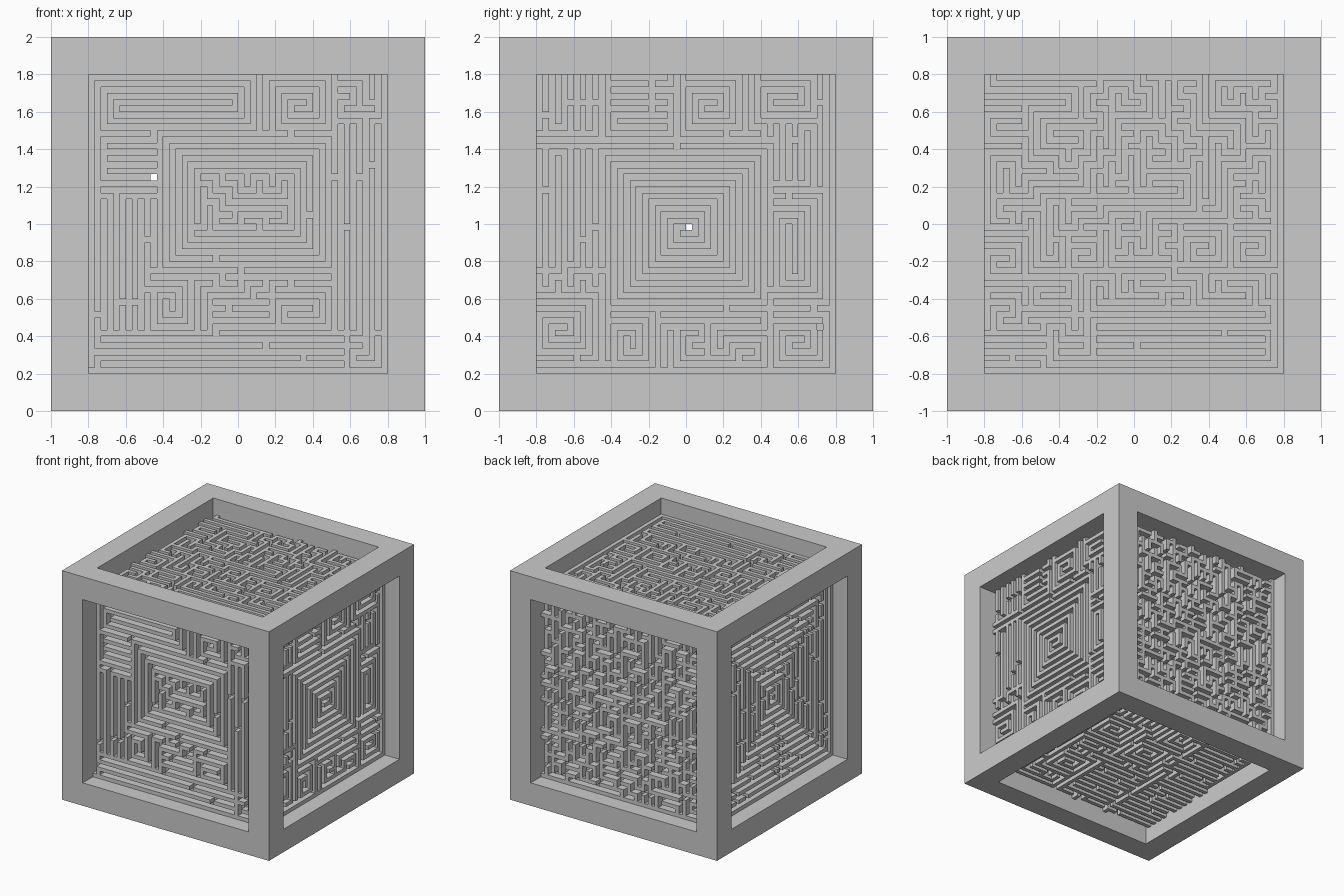
import bpy, bmesh, random
from mathutils import Vector

if "Cube" in bpy.data.objects:
    bpy.data.objects.remove(bpy.data.objects["Cube"])

N = 24                      # corridor nodes per side
M = 2 * N                   # grid cells per side
HALF, S = 0.8, 1.6 / M
FLOOR, TOP = 0.80, 0.86     # maze floor and wall top, measured from the cube centre
CENTRE = Vector((0, 0, 1))


def new_object(name, bm):
    me = bpy.data.meshes.new(name)
    bm.to_mesh(me)
    bm.free()
    ob = bpy.data.objects.new(name, me)
    bpy.context.collection.objects.link(ob)


# Node paths used to fill rectangular regions of a maze
def ring(c0, r0, c1, r1):
    return ([(c, r0) for c in range(c0, c1)] + [(c1, r) for r in range(r0, r1)] +
            [(c, r1) for c in range(c1, c0, -1)] + [(c0, r) for r in range(r1, r0, -1)])


def paths(kind, c0, r0, c1, r1, depth=99):
    if kind == 'h':
        return [[(c, r) for c in range(c0, c1 + 1)] for r in range(r0, r1 + 1)]
    if kind == 'v':
        return [[(c, r) for r in range(r0, r1 + 1)] for c in range(c0, c1 + 1)]
    if kind == 'rings':
        out = []
        while c0 < c1 and r0 < r1 and depth > 0:
            p = ring(c0, r0, c1, r1)
            out.append(p + p[:1])
            c0, r0, c1, r1, depth = c0 + 1, r0 + 1, c1 - 1, r1 - 1, depth - 1
        return out
    # spiral: turn right whenever the next node is used or outside
    left = {(c, r) for c in range(c0, c1 + 1) for r in range(r0, r1 + 1)}
    p, d, path = (c0, r0), (1, 0), [(c0, r0)]
    left.discard(p)
    while left:
        q = (p[0] + d[0], p[1] + d[1])
        if q not in left:
            d = (-d[1], d[0])
            q = (p[0] + d[0], p[1] + d[1])
        if q not in left:
            break
        left.discard(q)
        path.append(q)
        p = q
    return [path]


# Carve a connected maze; returns the set of open cells
def maze(seed, regions, straight=None, extra=0):
    rng = random.Random(seed)
    is_open, seen = set(), set()
    root = {(c, r): (c, r) for c in range(N) for r in range(N)}

    def find(a):
        while root[a] != a:
            a = root[a]
        return a

    def carve(a, b):
        seen.update((a, b))
        is_open.update(((2 * a[0], 2 * a[1]), (2 * b[0], 2 * b[1]), (a[0] + b[0], a[1] + b[1])))
        root[find(a)] = find(b)

    for reg in regions:
        for p in paths(*reg):
            for a, b in zip(p, p[1:]):
                carve(a, b)
    # wandering corridors through the remaining area
    if straight is not None:
        for start in root:
            if start in seen:
                continue
            seen.add(start)
            stack = [(start, (1, 0))]
            while stack:
                a, d = stack[-1]
                opts = [e for e in ((1, 0), (-1, 0), (0, 1), (0, -1))
                        if (a[0] + e[0], a[1] + e[1]) in root
                        and (a[0] + e[0], a[1] + e[1]) not in seen]
                if not opts:
                    stack.pop()
                    continue
                e = d if d in opts and rng.random() < straight else rng.choice(opts)
                b = (a[0] + e[0], a[1] + e[1])
                carve(a, b)
                stack.append((b, e))
    # join everything that is still separate
    links = [((c, r), (c + i, r + 1 - i)) for c in range(N) for r in range(N)
             for i in (0, 1) if c + i < N and r + 1 - i < N]
    rng.shuffle(links)
    for k, (a, b) in enumerate(links):
        if find(a) != find(b) or k < extra:
            carve(a, b)
    return is_open


# Turn a maze into a stepped relief on one face of the cube
def maze_panel(name, u, v, is_open, holes):
    u, v = Vector(u), Vector(v)
    n = u.cross(v)
    h = {(c, r): FLOOR if (c, r) in is_open else TOP for c in range(M) for r in range(M)}
    h.update(holes)
    bm = bmesh.new()

    def quad(*pts):
        bm.faces.new([bm.verts.new(CENTRE + u * a + v * b + n * d) for a, b, d in pts])

    for (c, r), a in h.items():
        u0, v1 = -HALF + c * S, HALF - r * S
        u1, v0 = u0 + S, v1 - S
        if a > 0:
            quad((u0, v0, a), (u1, v0, a), (u1, v1, a), (u0, v1, a))
        b = h.get((c + 1, r), a)
        if a != b:
            quad((u1, v0, b), (u1, v1, b), (u1, v1, a), (u1, v0, a))
        b = h.get((c, r - 1), a)
        if a != b:
            quad((u0, v1, b), (u0, v1, a), (u1, v1, a), (u1, v1, b))
    bmesh.ops.remove_doubles(bm, verts=bm.verts, dist=1e-4)
    new_object(name, bm)


# Outer frame: cube with a square recess in every side
bm = bmesh.new()
bmesh.ops.create_cube(bm, size=2)
sides = list(bm.faces)
bmesh.ops.inset_individual(bm, faces=sides, thickness=0.2, use_even_offset=True)
for f in bmesh.ops.extrude_discrete_faces(bm, faces=sides)['faces']:
    bmesh.ops.translate(bm, verts=f.verts, vec=-0.2 * f.normal)
    bm.faces.remove(f)
bmesh.ops.translate(bm, verts=bm.verts, vec=CENTRE)
new_object("cube_frame", bm)

# Front: nested rings around a tangled middle, stripes and small spirals around it
front = maze(1, [
    ('v', 0, 0, 0, 23), ('s', 1, 0, 13, 4), ('s', 15, 0, 19, 4), ('h', 1, 5, 5, 9),
    ('rings', 6, 5, 19, 15, 3), ('v', 1, 10, 4, 20), ('s', 5, 16, 8, 20),
    ('h', 10, 18, 14, 20), ('s', 15, 17, 19, 20), ('h', 1, 21, 20, 23),
    ('v', 20, 4, 23, 20)], 0.3)
maze_panel("front_maze", (1, 0, 0), (0, 0, 1), front, {(10, 16): 0})

# Right: large square spiral in the middle
right = maze(2, [
    ('s', 6, 6, 18, 18), ('v', 0, 0, 4, 4), ('h', 6, 0, 10, 4), ('s', 12, 0, 16, 4),
    ('s', 18, 0, 22, 3), ('v', 0, 6, 5, 15), ('s', 19, 10, 22, 17), ('s', 0, 18, 4, 22),
    ('s', 6, 19, 9, 23), ('s', 19, 19, 23, 23), ('v', 19, 4, 22, 8)], 0.5)
maze_panel("right_maze", (0, 1, 0), (0, 0, 1), right, {(24, 24): 0, (45, 40): 0.5})

# Back: short branching passages
maze_panel("back_maze", (-1, 0, 0), (0, 0, 1), maze(3, []), {(37, 16): 0})

# Left: broken concentric squares
left = maze(4, [('rings', 0, 0, 23, 23)], None, 200)
maze_panel("left_maze", (0, -1, 0), (0, 0, 1), left, {(23, 24): 0})

# Top: tangled, with a few spirals and long stripes near the front
top = maze(5, [
    ('s', 0, 13, 3, 16), ('s', 4, 16, 7, 18), ('s', 7, 13, 9, 15), ('s', 16, 12, 19, 15),
    ('s', 20, 12, 23, 15), ('h', 9, 19, 22, 22), ('h', 0, 21, 4, 23)], 0.3)
maze_panel("top_maze", (1, 0, 0), (0, 1, 0), top, {})

# Bottom: long straight corridors
bottom = maze(6, [
    ('h', 0, 0, 6, 10), ('h', 8, 2, 14, 9), ('s', 16, 4, 20, 8), ('s', 10, 12, 14, 16),
    ('s', 17, 14, 21, 18), ('h', 1, 14, 7, 22)], 0.7)
maze_panel("bottom_maze", (1, 0, 0), (0, -1, 0), bottom, {})
